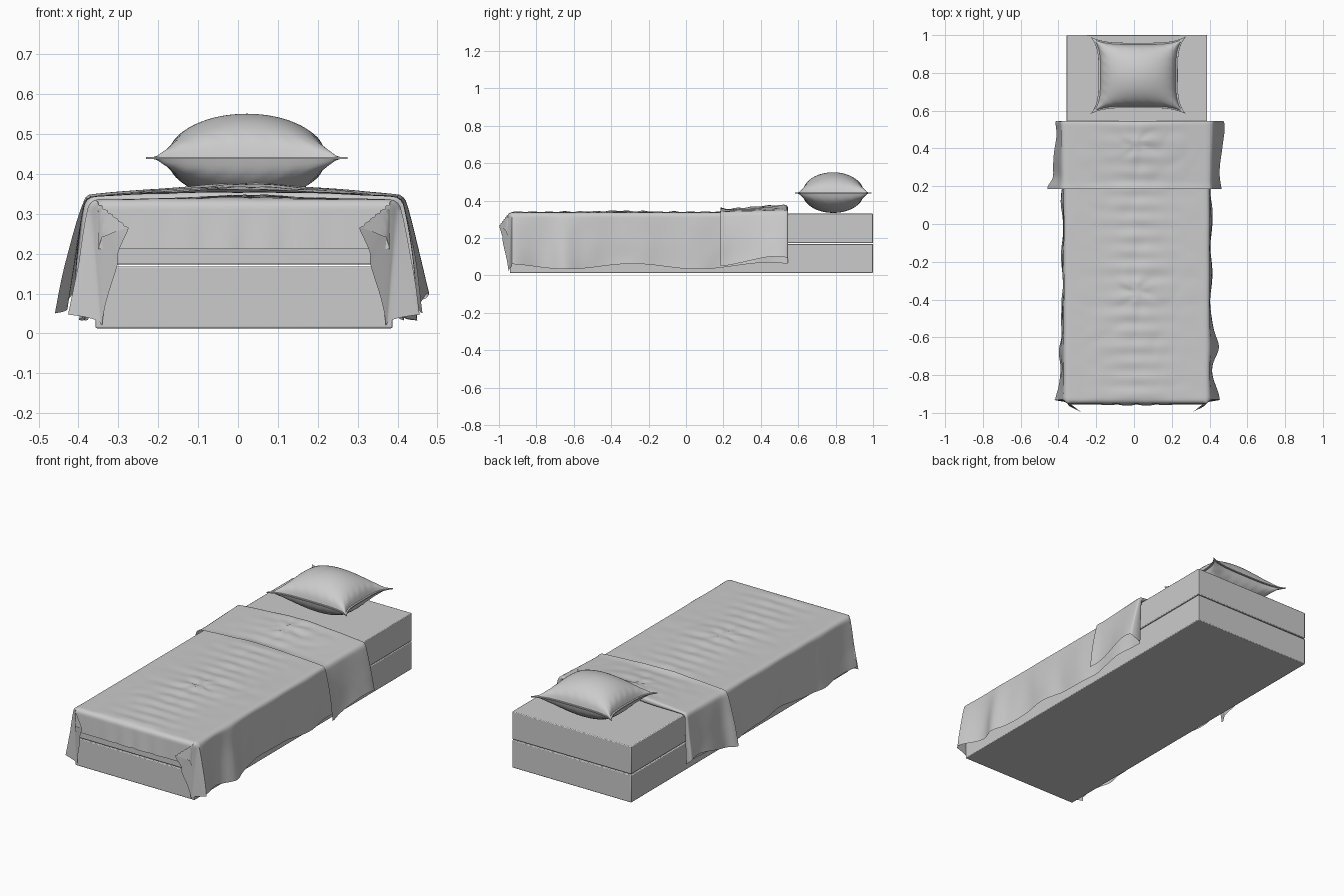
import bpy, bmesh, math
from mathutils import Vector, noise

if "Cube" in bpy.data.objects:
    bpy.data.objects.remove(bpy.data.objects["Cube"])

CX, HW, R = 0.015, 0.385, 0.02        # bed centre, blanket half width, edge radius
FRONT, BACK, TOP = -0.95, 0.535, 0.336


def grid_object(name, rows, angle=50):
    """Smooth quad sheet from rows of points."""
    bm = bmesh.new()
    vs = [[bm.verts.new(p) for p in row] for row in rows]
    for r0, r1 in zip(vs, vs[1:]):
        for i in range(len(r0) - 1):
            bm.faces.new((r0[i], r0[i + 1], r1[i + 1], r1[i]))
    bmesh.ops.remove_doubles(bm, verts=bm.verts, dist=1e-5)
    bmesh.ops.recalc_face_normals(bm, faces=bm.faces)
    me = bpy.data.meshes.new(name)
    bm.to_mesh(me)
    bm.free()
    ob = bpy.data.objects.new(name, me)
    bpy.context.collection.objects.link(ob)
    bpy.context.view_layer.objects.active = ob
    ob.select_set(True)
    bpy.ops.object.shade_smooth_by_angle(angle=math.radians(angle))
    ob.select_set(False)
    return ob


def bump(t, centre, width):
    return math.exp(-((t - centre) / width) ** 2)


# mattress and base
def slab(name, z0, z1):
    bpy.ops.mesh.primitive_cube_add(size=1, location=(CX, 0.029, (z0 + z1) / 2))
    ob = bpy.context.object
    ob.name = name
    ob.scale = (0.745, 1.942, z1 - z0)
    bpy.ops.object.transform_apply(location=False, rotation=False, scale=True)
    b = ob.modifiers.new("edge", 'BEVEL')
    b.width, b.segments = 0.004, 2
    bpy.ops.object.shade_smooth_by_angle(angle=math.radians(40))


slab("bed_base", 0.013, 0.168)
slab("mattress", 0.173, 0.33)


# blanket
def drape(a):
    """Distance past the bed edge -> (outward, downward) over a rounded edge."""
    q = a / R
    if q < math.pi / 2:
        return R * math.sin(q), R * (1 - math.cos(q))
    return R, R + a - R * math.pi / 2


# corner folds: angle, outward x, outward y, drop (per unit of hang)
KEYS = [(0, 0.2, 0, 1), (22, -0.08, 0.03, 1), (45, -0.35, 0.2, 0.8),
        (62, -0.6, 0.36, 0.5), (78, -0.1, 0.12, 0.75), (90, 0, 0.04, 1)]


def corner(theta):
    for k0, k1 in zip(KEYS, KEYS[1:]):
        if theta <= k1[0]:
            t = (theta - k0[0]) / (k1[0] - k0[0])
            t = t * t * (3 - 2 * t)
            return [p + (q - p) * t for p, q in zip(k0[1:], k1[1:])]
    return KEYS[-1][1:]


def flare(y, side, upper):
    if upper:
        f = 0.05 + 0.02 * bump(y, 0.5, 0.1) * side
        return f + (0.035 if side < 0 else 0.01) * bump(y, 0.19, 0.04)
    f = 0.012 + 0.006 * math.sin(21 * y + side) + 0.045 * bump(y, -0.95, 0.09)
    return f + (0.04 if side > 0 else 0.022) * bump(y, -0.66, 0.07)


def wrinkles(x, y):
    h = 0.005 * abs(noise.noise(Vector((x * 7, y * 7, 3))))
    for cy in (-0.36, 0.42):
        d, ang = math.hypot(x, y - cy), math.atan2(y - cy, x)
        h += 0.007 * math.exp(-(d / 0.13) ** 2) * abs(math.sin(3 * ang + 9 * d))
    h += 0.0025 * bump(x, 0, 0.16) * (1 + math.sin(75 * y))
    return h * max(0, 1 - (x / HW) ** 4)


def blanket_point(u, y, b, lift, upper):
    side = 1 if u >= 0 else -1
    flat = HW - R
    a = max(0, abs(u) - flat)
    x = min(abs(u), flat)
    z = TOP + lift * (1 - 0.6 * (x / HW) ** 2)
    if a == 0 and b == 0:
        return (CX + u, y, z + wrinkles(u, y))
    r = math.hypot(a, b)
    out, down = drape(r)
    if b == 0:
        hang = 1 + (a / 0.3) * (0.05 * math.sin(9 * y + 1) - (0.1 if upper else 0.03) * bump(y, 0.5, 0.15))
        f = flare(y, side, upper) * (down / 0.3) ** 0.75
        f += 0.006 * noise.noise(Vector((side * 5, y * 9, down * 6))) * down / 0.3
        return (CX + side * (x + out + lift * 0.4 + abs(f)), y, z - down * hang)
    if a == 0:
        ripple = 0.006 * math.sin(30 * u) * bump(u, 0, 0.2) * down / 0.1
        return (CX + u, y - out - 0.04 * down - abs(ripple), z - down)
    th = math.atan2(b, a)
    kx, ky, kz = corner(math.degrees(th))
    return (CX + side * (x + out * math.cos(th) + kx * down),
            y - out * math.sin(th) - ky * down, z - kz * down)


span = HW - R
us = [span + 0.3 * i / 30 for i in range(31)]
us = [-u for u in reversed(us)] + [span * (i / 24 - 1) for i in range(1, 48)] + us

stations = []                          # (y, front overhang, lift, upper layer)
for i in range(25):                    # turned-back layer
    t = i / 24
    stations.append((0.185 + (BACK - 0.185) * t, 0, 0.014 + 0.018 * t + 0.006 * bump(t, 0, 0.05), True))
for i in range(1, 7):                  # rolled fold
    a = math.pi * i / 7
    stations.append((BACK + 0.01 * math.sin(a), 0, 0.016 + 0.016 * math.cos(a), i < 4))
for i in range(111):                   # main layer
    stations.append((BACK + (FRONT + R - BACK) * i / 110, 0, 0, False))
for i in range(1, 15):                 # front overhang
    stations.append((FRONT + R, 0.135 * i / 14, 0, False))
grid_object("blanket", [[blanket_point(u, *s) for u in us] for s in stations], 60)


# pillow with pinched corners and a flat seam border
def pillow_point(s, t, sign):
    px = 0.253 * s * (1 - 0.17 * (1 - t ** 4))
    py = 0.205 * t * (1 - 0.16 * (1 - s ** 4))
    es, et = min(1, abs(s) / 0.94), min(1, abs(t) / 0.94)
    body = ((1 - es ** 2) * (1 - et ** 2)) ** 0.5
    edge = max(abs(s), abs(t))
    pucker = 0.004 * math.sin(24 * (s + t)) * bump(edge, 0.88, 0.08) * (edge < 0.94)
    border = 0.003 if edge < 0.999 else 0
    z = 0.44 + sign * (border + (0.108 if sign > 0 else 0.103) * body + pucker * body)
    return (0.022 + px, 0.787 + py, z)


N = 50
ss = [math.sin(math.pi / 2 * (2 * i / N - 1)) for i in range(N + 1)]
halves = [grid_object(n, [[pillow_point(s, t, k) for s in ss] for t in ss], 40)
          for n, k in (("pillow", 1), ("pillow_underside", -1))]
bm = bmesh.new()
for h in halves:
    bm.from_mesh(h.data)
bmesh.ops.remove_doubles(bm, verts=bm.verts, dist=1e-5)
bmesh.ops.recalc_face_normals(bm, faces=bm.faces)
bm.to_mesh(halves[0].data)
bm.free()
bpy.data.objects.remove(halves[1])
bpy.ops.object.select_all(action='DESELECT')
bpy.context.view_layer.objects.active = halves[0]
halves[0].select_set(True)
bpy.ops.object.shade_smooth_by_angle(angle=math.radians(40))
